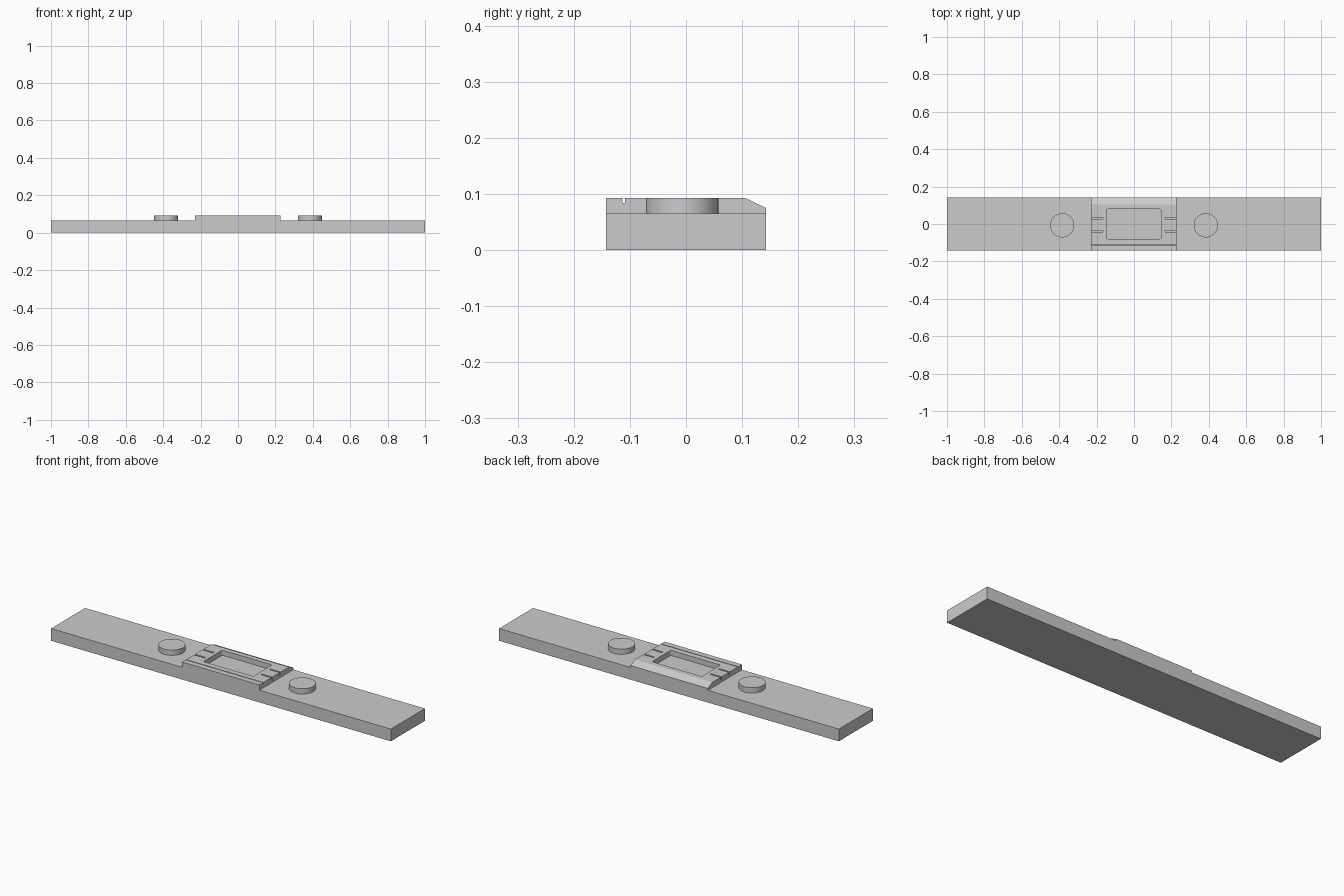
import bpy, bmesh, math

cube = bpy.data.objects.get("Cube")
if cube:
    bpy.data.objects.remove(cube, do_unlink=True)

grey = bpy.data.materials.new("plain grey")
grey.use_nodes = True
color = (0.6, 0.6, 0.6, 1)
grey.diffuse_color = color
grey.node_tree.nodes["Principled BSDF"].inputs["Base Color"].default_value = color

BAR_TOP, TOP, DEPTH = 0.065, 0.093, 0.143


def finish(name, bm):
    bmesh.ops.recalc_face_normals(bm, faces=bm.faces)
    mesh = bpy.data.meshes.new(name)
    bm.to_mesh(mesh)
    bm.free()
    mesh.materials.append(grey)
    obj = bpy.data.objects.new(name, mesh)
    bpy.context.collection.objects.link(obj)
    return obj


def prism(name, points, shift):
    """Extrude a closed outline along a vector."""
    bm = bmesh.new()
    face = bm.faces.new([bm.verts.new(p) for p in points])
    new = bmesh.ops.extrude_face_region(bm, geom=[face])["geom"]
    verts = [v for v in new if isinstance(v, bmesh.types.BMVert)]
    bmesh.ops.translate(bm, verts=verts, vec=shift)
    return finish(name, bm)


def box(name, x0, x1, y0, y1, z0, z1):
    outline = [(x0, y0, z0), (x1, y0, z0), (x1, y1, z0), (x0, y1, z0)]
    return prism(name, outline, (0, 0, z1 - z0))


def cut(target, cutter):
    mod = target.modifiers.new(cutter.name, "BOOLEAN")
    mod.operation, mod.solver, mod.object = "DIFFERENCE", "EXACT", cutter
    cutter.hide_render = True
    cutter.hide_viewport = True
    cutter.display_type = "WIRE"


# Long flat bar
bar = box("bar", -1, 1, -DEPTH, DEPTH, 0, BAR_TOP)

# Raised middle housing with a sloped back edge
left, right = -0.229, 0.226
profile = [(-DEPTH, BAR_TOP), (DEPTH, BAR_TOP), (DEPTH, 0.075), (0.105, TOP), (-DEPTH, TOP)]
housing = prism("housing", [(left, y, z) for y, z in profile], (right - left, 0, 0))

# Display recess with rounded corners
r = 0.008
outline = []
for i, (cx, cy) in enumerate([(0.145, 0.079), (-0.148, 0.079), (-0.148, -0.079), (0.145, -0.079)]):
    for step in range(4):
        a = math.radians(90 * i + 30 * step)
        outline.append((cx - math.copysign(r, cx) + r * math.cos(a),
                        cy - math.copysign(r, cy) + r * math.sin(a), 0.066))
cut(housing, prism("recess_cutter", outline, (0, 0, 0.1)))

# Thin groove along the front of the housing
cut(housing, box("groove_cutter", -0.3, 0.3, -0.113, -0.109, 0.084, 0.2))

# Pairs of slits open at both ends of the housing
for side, x0, x1 in (("right", -0.3, -0.167), ("left", 0.165, 0.3)):
    for place, y in (("front", -0.038), ("back", 0.032)):
        cut(housing, box(f"{side}_{place}_slit_cutter", x0, x1, y - 0.004, y + 0.004, 0.078, 0.2))

# Round push buttons on either side
for side, x in (("right", -0.384), ("left", 0.384)):
    ring = [(x + 0.0645 * math.cos(t * math.tau / 48), -0.007 + 0.0645 * math.sin(t * math.tau / 48), BAR_TOP)
            for t in range(48)]
    button = prism(f"{side}_button", ring, (0, 0, TOP - BAR_TOP))
    bpy.ops.object.select_all(action="DESELECT")
    button.select_set(True)
    bpy.context.view_layer.objects.active = button
    bpy.ops.object.shade_smooth_by_angle(angle=math.radians(30))
